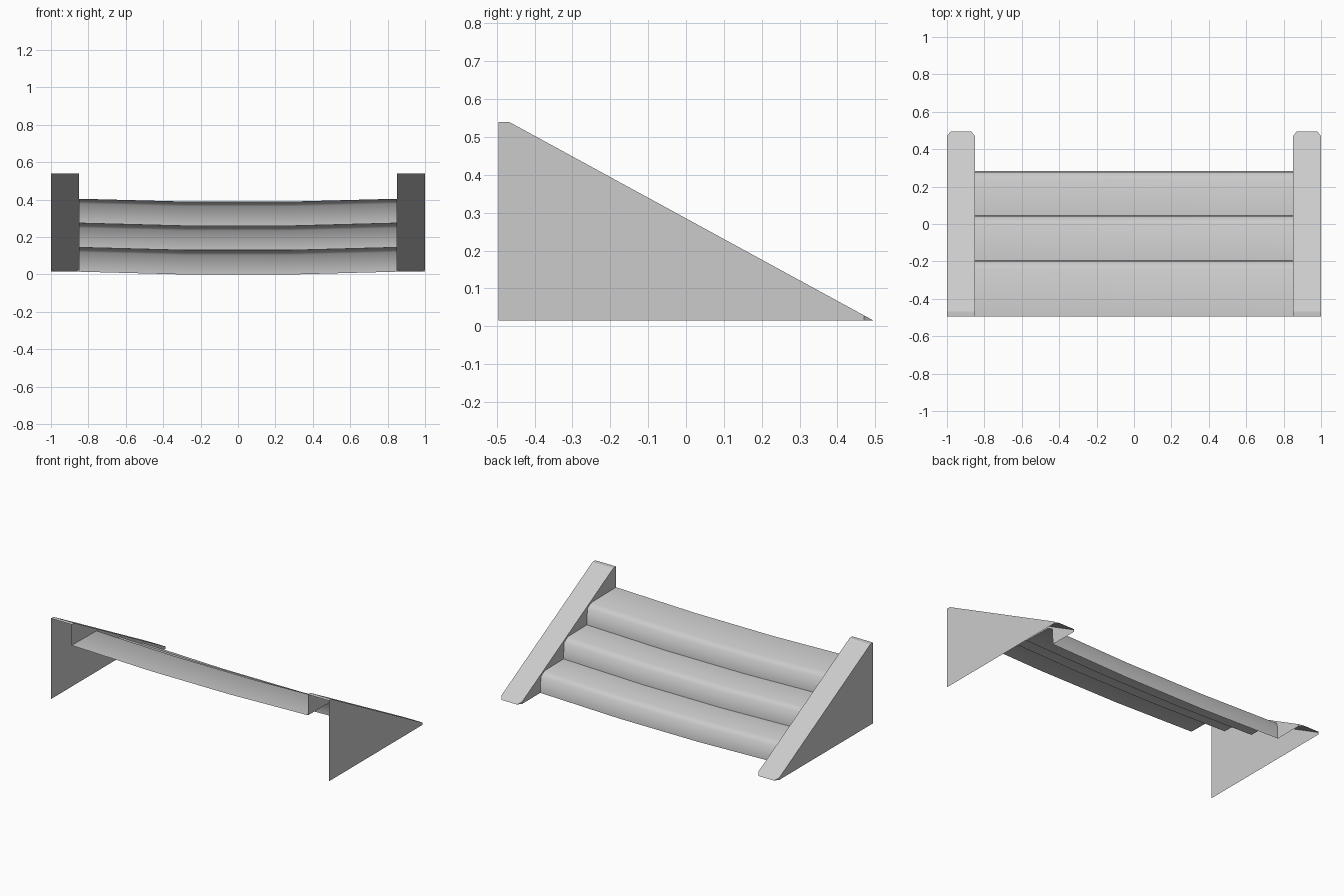
import bpy, bmesh

if "Cube" in bpy.data.objects:
    bpy.data.objects.remove(bpy.data.objects["Cube"])

stone = bpy.data.materials.new("light_grey")
stone.diffuse_color = (0.6, 0.6, 0.6, 1)
stone.use_nodes = True
stone.node_tree.nodes["Principled BSDF"].inputs["Base Color"].default_value = stone.diffuse_color

BASE, TOP, FRONT, BACK = 0.015, 0.54, -0.495, 0.495
INNER, OUTER = 0.85, 1.0
RISE, SAG = 0.13, 0.015


def make(name, faces, smooth=None):
    """Build an open shell from a list of faces given as point lists."""
    bm = bmesh.new()
    for pts in faces:
        bm.faces.new([bm.verts.new(p) for p in pts])
    bmesh.ops.remove_doubles(bm, verts=bm.verts, dist=0.0001)
    mesh = bpy.data.meshes.new(name)
    bm.to_mesh(mesh)
    bm.free()
    mesh.materials.append(stone)
    ob = bpy.data.objects.new(name, mesh)
    bpy.context.collection.objects.link(ob)
    if smooth:
        bpy.context.view_layer.objects.active = ob
        ob.select_set(True)
        bpy.ops.object.shade_smooth_by_angle(angle=smooth)
        ob.select_set(False)
    return ob


# Stair profile (y, z) from the lowest riser up to the top landing
profile = []
for i, y in enumerate((0.283, 0.045, -0.195)):
    z = BASE + i * RISE
    profile += [(y, z), (y - 0.006, z + RISE - 0.026), (y - 0.045, z + RISE - 0.003)]
    next_y = (0.045, -0.195, FRONT)[i]
    if i == 2:
        profile.append((next_y, z + RISE))

# Steps: worn down in the middle, three spans wide
columns = [(-INNER, 0), (-0.283, SAG), (0.283, SAG), (INNER, 0)]
steps = []
for (xa, da), (xb, db) in zip(columns, columns[1:]):
    for (ya, za), (yb, zb) in zip(profile, profile[1:]):
        steps.append([(xa, ya, za - da), (xa, yb, zb - da),
                      (xb, yb, zb - db), (xb, ya, za - db)])
make("steps", steps, smooth=1.2)

# Side wall: outer face, sloped cap with clipped toe, inner face above steps
crest, toe = -0.468, 0.47
toe_z = BASE + (BACK - toe) * (TOP - BASE) / (BACK - crest)
clip = 0.02
outer = [(FRONT, BASE), (toe, BASE), (toe, toe_z), (crest, TOP), (FRONT, TOP)]
inner = [(FRONT, TOP), (crest, TOP), (toe, toe_z), (toe, BASE)] + profile
wall = [
    [(OUTER, y, z) for y, z in outer],
    [(INNER, y, z) for y, z in inner],
    [(INNER, FRONT, TOP), (OUTER, FRONT, TOP), (OUTER, crest, TOP), (INNER, crest, TOP)],
    [(INNER, crest, TOP), (OUTER, crest, TOP), (OUTER, toe, toe_z),
     (OUTER - clip, BACK, BASE), (INNER + clip, BACK, BASE), (INNER, toe, toe_z)],
    [(OUTER, toe, BASE), (OUTER - clip, BACK, BASE), (OUTER, toe, toe_z)],
    [(INNER, toe, BASE), (INNER, toe, toe_z), (INNER + clip, BACK, BASE)],
]
side = make("side_walls", wall)
side.modifiers.new("mirror", "MIRROR").use_axis[0] = True
